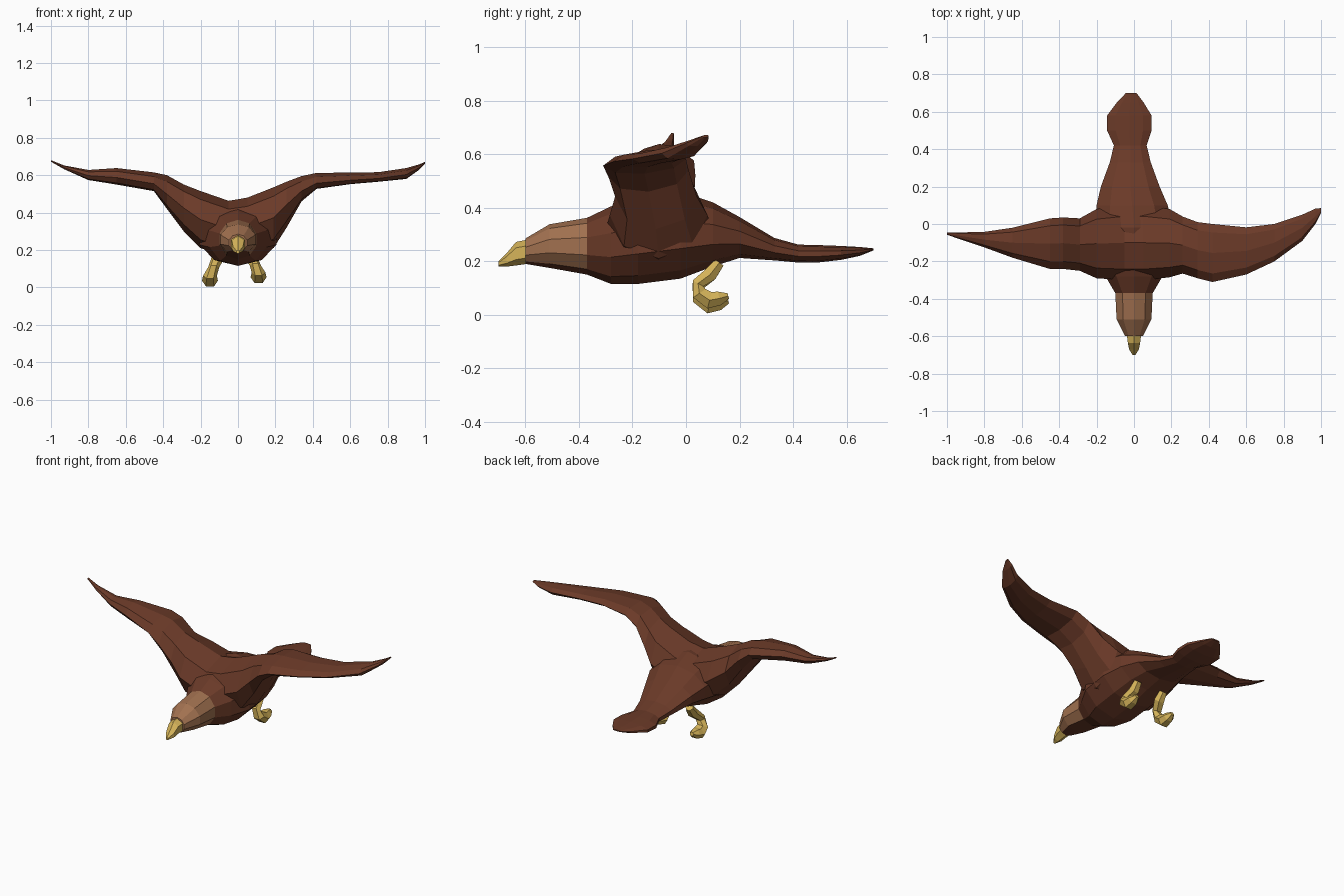
import bpy, bmesh, math
from mathutils import Vector

if "Cube" in bpy.data.objects:
    bpy.data.objects.remove(bpy.data.objects["Cube"])


def material(name, rgb):
    m = bpy.data.materials.new(name)
    m.diffuse_color = (*rgb, 1)
    m.use_nodes = True
    m.node_tree.nodes["Principled BSDF"].inputs["Base Color"].default_value = m.diffuse_color
    return m


BROWN = material("brown feathers", (0.145, 0.042, 0.021))
TAN = material("tan head feathers", (0.36, 0.165, 0.08))
GOLD = material("gold beak and feet", (0.66, 0.45, 0.10))


def loft(name, rings, mats, rule=None):
    """Skin a list of equal rings, cap both ends, colour faces by a rule."""
    bm = bmesh.new()
    vs = [[bm.verts.new(p) for p in r] for r in rings]
    n = len(vs[0])
    for a, b in zip(vs, vs[1:]):
        for i in range(n):
            j = (i + 1) % n
            bm.faces.new((a[i], a[j], b[j], b[i]))
    bm.faces.new(vs[0])
    bm.faces.new(vs[-1])
    bmesh.ops.recalc_face_normals(bm, faces=bm.faces)
    if rule:
        for f in bm.faces:
            f.material_index = rule(f.calc_center_median())
    me = bpy.data.meshes.new(name)
    bm.to_mesh(me)
    bm.free()
    for m in mats:
        me.materials.append(m)
    ob = bpy.data.objects.new(name, me)
    bpy.context.collection.objects.link(ob)
    return ob


def angles(n):
    return [math.tau * i / n for i in range(n)]


def y_ring(y, xc, hw, zb, zt, n):
    """Ring across the body at a given y."""
    zc, hz = (zb + zt) / 2, (zt - zb) / 2
    return [(xc + hw * math.cos(a), y, zc + hz * math.sin(a))
            for a in (t + math.pi / 2 for t in angles(n))]


def x_ring(x, yl, yt, zb, zt, n=8):
    """Ring across the wing at a given x."""
    yc, hy, zc, hz = (yl + yt) / 2, (yt - yl) / 2, (zb + zt) / 2, (zt - zb) / 2
    tilt = 0.08 * hy if abs(x) > 0.3 else 0
    return [(x, yc + hy * math.cos(a), zc + hz * math.sin(a) + tilt * math.cos(a))
            for a in angles(n)]


# Head, torso and tail: y, centre x, half width, bottom, top
body_sections = [
    (-0.60, 0, 0.05, 0.19, 0.285), (-0.51, 0, 0.098, 0.175, 0.338),
    (-0.37, 0, 0.105, 0.15, 0.362), (-0.28, 0, 0.16, 0.115, 0.405),
    (-0.18, 0, 0.215, 0.115, 0.44), (-0.02, 0, 0.22, 0.135, 0.46),
    (0.10, -0.01, 0.20, 0.18, 0.42), (0.20, -0.02, 0.165, 0.212, 0.365),
    (0.33, -0.02, 0.115, 0.203, 0.287), (0.42, -0.02, 0.092, 0.195, 0.262),
    (0.50, -0.025, 0.125, 0.196, 0.26), (0.58, -0.025, 0.125, 0.205, 0.257),
    (0.65, -0.02, 0.075, 0.22, 0.253), (0.70, -0.015, 0.03, 0.24, 0.248)]
body = loft("body_and_wings", [y_ring(*s, 10) for s in body_sections], [BROWN, TAN],
            lambda c: 1 if c.y < -0.38 and c.z > 0.19 else 0)

# Both wings, tip to tip: x, leading y, trailing y, bottom, top
wing_sections = [
    (-1.0, -0.057, -0.045, 0.672, 0.68), (-0.93, -0.082, -0.045, 0.632, 0.652),
    (-0.80, -0.125, -0.042, 0.574, 0.628), (-0.65, -0.18, -0.02, 0.55, 0.638),
    (-0.45, -0.24, 0.03, 0.515, 0.615), (-0.38, -0.24, 0.035, 0.42, 0.60),
    (-0.29, -0.25, 0.03, 0.30, 0.55), (-0.20, -0.29, 0.08, 0.21, 0.515),
    (-0.05, -0.30, 0.10, 0.16, 0.463), (0.05, -0.30, 0.10, 0.16, 0.48),
    (0.19, -0.285, 0.08, 0.21, 0.535), (0.26, -0.265, 0.04, 0.32, 0.565),
    (0.34, -0.29, 0.01, 0.46, 0.595), (0.42, -0.31, 0.0, 0.527, 0.612),
    (0.60, -0.27, -0.018, 0.552, 0.614), (0.75, -0.20, 0.0, 0.565, 0.616),
    (0.90, -0.09, 0.05, 0.58, 0.638), (0.97, 0.0, 0.082, 0.63, 0.658),
    (1.0, 0.06, 0.085, 0.662, 0.672)]
wings = loft("wings", [x_ring(*s) for s in wing_sections], [BROWN])

# Merge the wings into the body
mod = body.modifiers.new("merge_wings", 'BOOLEAN')
mod.operation, mod.solver, mod.object = 'UNION', 'EXACT', wings
bpy.context.view_layer.objects.active = body
bpy.ops.object.modifier_apply(modifier=mod.name)
bpy.data.objects.remove(wings)

# Hooked beak
beak_sections = [(-0.58, 0, 0.046, 0.192, 0.283), (-0.635, 0, 0.038, 0.184, 0.272),
                 (-0.67, 0, 0.03, 0.18, 0.23), (-0.70, 0, 0.009, 0.18, 0.2)]
loft("beak", [y_ring(*s, 6) for s in beak_sections], [GOLD])


def leg(name, path):
    """Bent tube with a blunt toe; path points are x, y, z, radius."""
    pts = [Vector(p[:3]) for p in path]
    rings = []
    for i, p in enumerate(pts):
        d = (pts[min(i + 1, len(pts) - 1)] - pts[max(i - 1, 0)]).normalized()
        side = Vector((1, 0, 0))
        up = d.cross(side).normalized()
        r = path[i][3]
        rings.append([p + side * r * 1.15 * math.cos(a) + up * r * math.sin(a)
                      for a in angles(6)])
    loft(name, rings, [GOLD])


# Legs with tucked feet; the left one hangs slightly lower
for name, top_x, foot_x, lift in (("left_leg", -0.11, -0.15, 0.0),
                                  ("right_leg", 0.075, 0.11, 0.018)):
    leg(name, [(top_x, 0.125, 0.195, 0.022), (top_x, 0.09, 0.15, 0.03),
               ((top_x + foot_x) / 2, 0.045, 0.108 + lift / 2, 0.026),
               (foot_x, 0.05, 0.062 + lift, 0.032),
               (foot_x, 0.088, 0.036 + lift, 0.037),
               (foot_x, 0.125, 0.043 + lift, 0.03),
               (foot_x, 0.158, 0.052 + lift, 0.012)])
